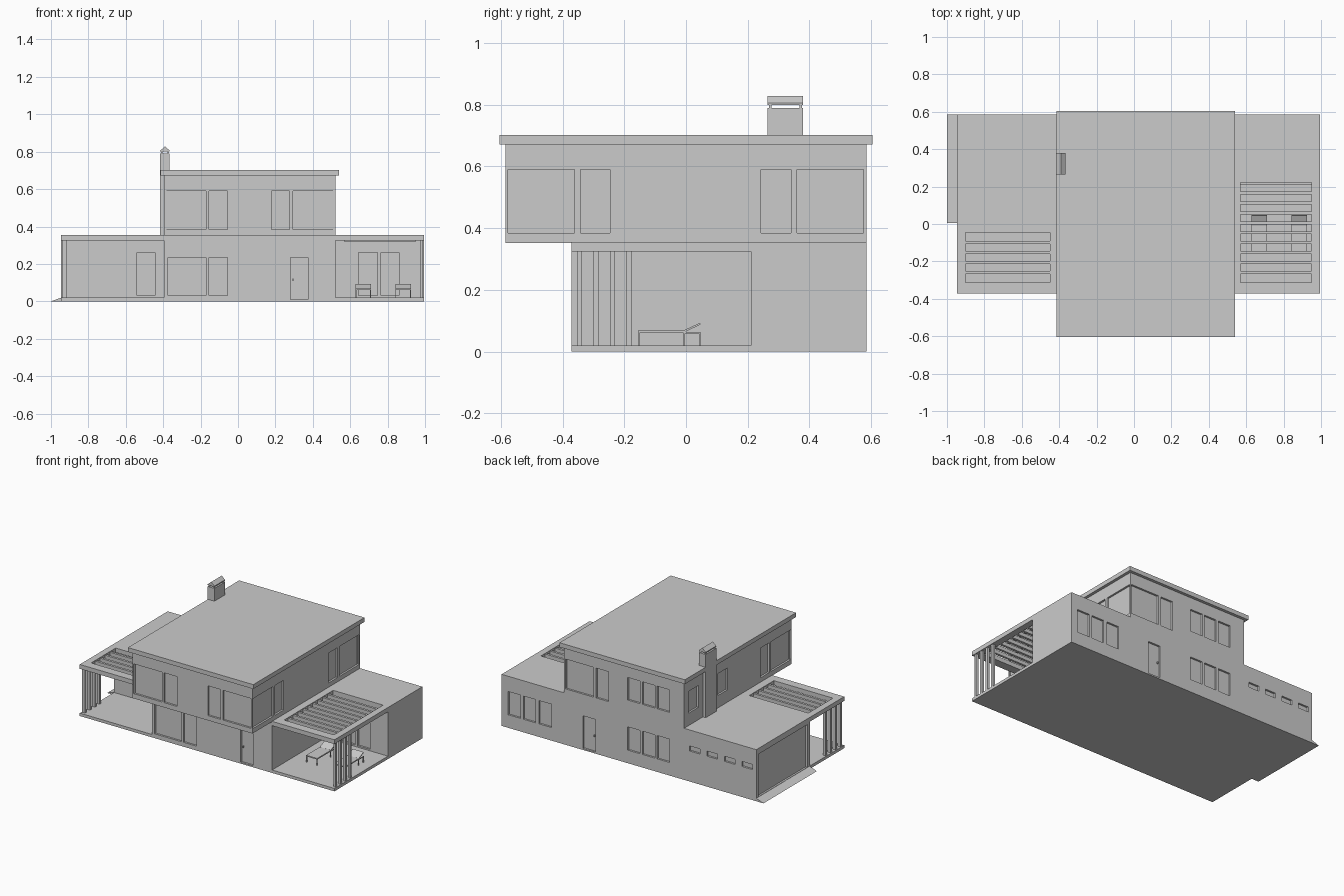
import bpy, bmesh, math
from mathutils import Matrix, Vector

if "Cube" in bpy.data.objects:
    bpy.data.objects.remove(bpy.data.objects["Cube"])


def boxes(name, items):
    """One object from (x0, x1, y0, y1, z0, z1) boxes."""
    bm = bmesh.new()
    for x0, x1, y0, y1, z0, z1 in items:
        m = (Matrix.Translation(((x0 + x1) / 2, (y0 + y1) / 2, (z0 + z1) / 2))
             @ Matrix.Diagonal((x1 - x0, y1 - y0, z1 - z0, 1)))
        bmesh.ops.create_cube(bm, size=1, matrix=m)
    me = bpy.data.meshes.new(name)
    bm.to_mesh(me)
    bm.free()
    ob = bpy.data.objects.new(name, me)
    bpy.context.collection.objects.link(ob)
    return ob


def prism(name, profile, y0, y1):
    """Extrude an (x, z) profile along y."""
    bm = bmesh.new()
    f = bm.faces.new([bm.verts.new((x, y0, z)) for x, z in profile])
    ext = bmesh.ops.extrude_face_region(bm, geom=[f])
    verts = [g for g in ext["geom"] if isinstance(g, bmesh.types.BMVert)]
    bmesh.ops.translate(bm, verts=verts, vec=Vector((0, y1 - y0, 0)))
    bmesh.ops.recalc_face_normals(bm, faces=bm.faces)
    me = bpy.data.meshes.new(name)
    bm.to_mesh(me)
    bm.free()
    ob = bpy.data.objects.new(name, me)
    bpy.context.collection.objects.link(ob)
    return ob


def cut(target, items):
    """Subtract boxes from the target and remove the cutter."""
    cutter = boxes("cutter", items)
    cutter.hide_render = True
    mod = target.modifiers.new("cut", "BOOLEAN")
    mod.operation = "DIFFERENCE"
    mod.solver = "EXACT"
    mod.object = cutter
    bpy.context.view_layer.objects.active = target
    bpy.ops.object.modifier_apply(modifier=mod.name)
    bpy.data.objects.remove(cutter)


D = 0.013  # window recess depth


def on_y(y, spans, z0, z1):
    return [(a, b, y - D, y + D, z0, z1) for a, b in spans]


def on_x(x, spans, z0, z1):
    return [(x - D, x + D, a, b, z0, z1) for a, b in spans]


# Main outline
XL, XR, YF, YB = -0.945, 0.995, -0.372, 0.585
UL, UR = -0.395, 0.52
DOOR = [(0.28, 0.375)]
TRIPLE = [(-0.285, -0.19), (-0.172, -0.078), (-0.06, 0.035)]

# Ground floor: terraces, pergola openings, then windows and doors
ground = boxes("ground_floor", [(XL, XR, YF, YB, 0, 0.355)])
cut(ground, [(XL - 0.1, UL, YF - 0.1, 0.0, 0.02, 0.325),
             (UR, XR + 0.1, YF - 0.1, 0.21, 0.02, 0.325)])
cut(ground, [(-0.9, -0.45, -0.313, -0.045, 0.31, 0.4),
             (0.57, 0.95, -0.313, 0.222, 0.32, 0.4)])
cut(ground,
    on_y(YF, [(-0.375, -0.17), (-0.155, -0.055)], 0.03, 0.235)
    + on_y(YF, DOOR, 0.01, 0.235)
    + on_y(0.0, [(-0.54, -0.445)], 0.03, 0.26)
    + on_y(0.21, [(0.645, 0.745), (0.765, 0.86)], 0.03, 0.26)
    + on_y(YB, TRIPLE + [(0.615, 0.71), (0.735, 0.83), (0.85, 0.945)], 0.09, 0.25)
    + on_y(YB, DOOR, 0.01, 0.235)
    + on_y(YB, [(-0.915 + i * 0.133, -0.835 + i * 0.133) for i in range(4)], 0.21, 0.245)
    + on_x(XL, [(0.03, 0.56)], 0.022, 0.315))

# Upper floor with window recesses
upper = boxes("upper_floor", [(UL, UR, -0.585, YB, 0.352, 0.675)])
right_pair = [(0.18, 0.275), (0.295, 0.51)]
front_side = [(-0.578, -0.362), (-0.342, -0.246)]
cut(upper,
    on_y(-0.585, [(-0.385, -0.17), (-0.155, -0.055)] + right_pair, 0.385, 0.59)
    + on_y(YB, right_pair, 0.385, 0.59)
    + on_y(YB, TRIPLE, 0.435, 0.59)
    + on_x(UR, front_side + [(0.243, 0.34), (0.36, 0.575)], 0.385, 0.59)
    + on_x(UL, front_side, 0.385, 0.59)
    + on_x(UL, [(0.43, 0.535), (0.11, 0.215)], 0.44, 0.59))

boxes("roof_slab", [(-0.415, 0.54, -0.605, 0.605, 0.672, 0.702)])

# Pergola slats and terrace columns
P = 0.0533
for side, x0, x1, n in (("left", -0.9, -0.45, 4), ("right", 0.57, 0.95, 9)):
    boxes(side + "_pergola_slats",
          [(x0, x1, -0.268 + i * P, -0.252 + i * P, 0.325, 0.35) for i in range(n)])
for side, x0, x1 in (("left", -0.94, -0.918), ("right", 0.973, 0.99)):
    boxes(side + "_terrace_columns",
          [(x0, x1, -0.353 + i * P, -0.337 + i * P, 0.02, 0.325) for i in range(4)])

# Garage ramp
prism("garage_ramp", [(-1.0, 0), (XL, 0), (XL, 0.02)], 0.005, YB)

# Chimney with a gabled cap on short posts
CX0, CX1, CY0, CY1 = -0.416, -0.365, 0.265, 0.38
boxes("chimney_stack", [(CX0, CX1, CY0, CY1, 0.355, 0.79)])
boxes("chimney_posts", [(x, x + 0.008, y, y + 0.008, 0.79, 0.802)
                        for x in (CX0 + 0.003, CX1 - 0.011)
                        for y in (CY0 + 0.004, CY1 - 0.012)])
prism("chimney_cap", [(CX0, 0.8), (CX1, 0.8), (CX1, 0.806), (-0.39, 0.828), (CX0, 0.806)],
      CY0, CY1)

# Door handles
boxes("door_handles", [(0.291, 0.297, YB - D, YB - 0.004, 0.11, 0.122),
                       (0.291, 0.297, YF + 0.004, YF + D, 0.11, 0.122)])

# Sun loungers: flat bed, legs and tilted backrest
for i, x in enumerate((0.628, 0.841)):
    w = 0.084
    boxes(f"lounger_{i + 1}_frame",
          [(x, x + w, -0.155, 0.0, 0.06, 0.068)]
          + [(lx, lx + 0.005, y, y + 0.005, 0.02, 0.062)
             for lx in (x, x + w - 0.005) for y in (-0.155, -0.008, 0.042)]
          + [(lx, lx + 0.005, -0.005, 0.047, 0.058, 0.063) for lx in (x, x + w - 0.005)])
    back = boxes(f"lounger_{i + 1}_backrest", [(0, w, 0, 0.058, 0, 0.006)])
    back.location = (x, -0.005, 0.063)
    back.rotation_euler.x = math.radians(25)
